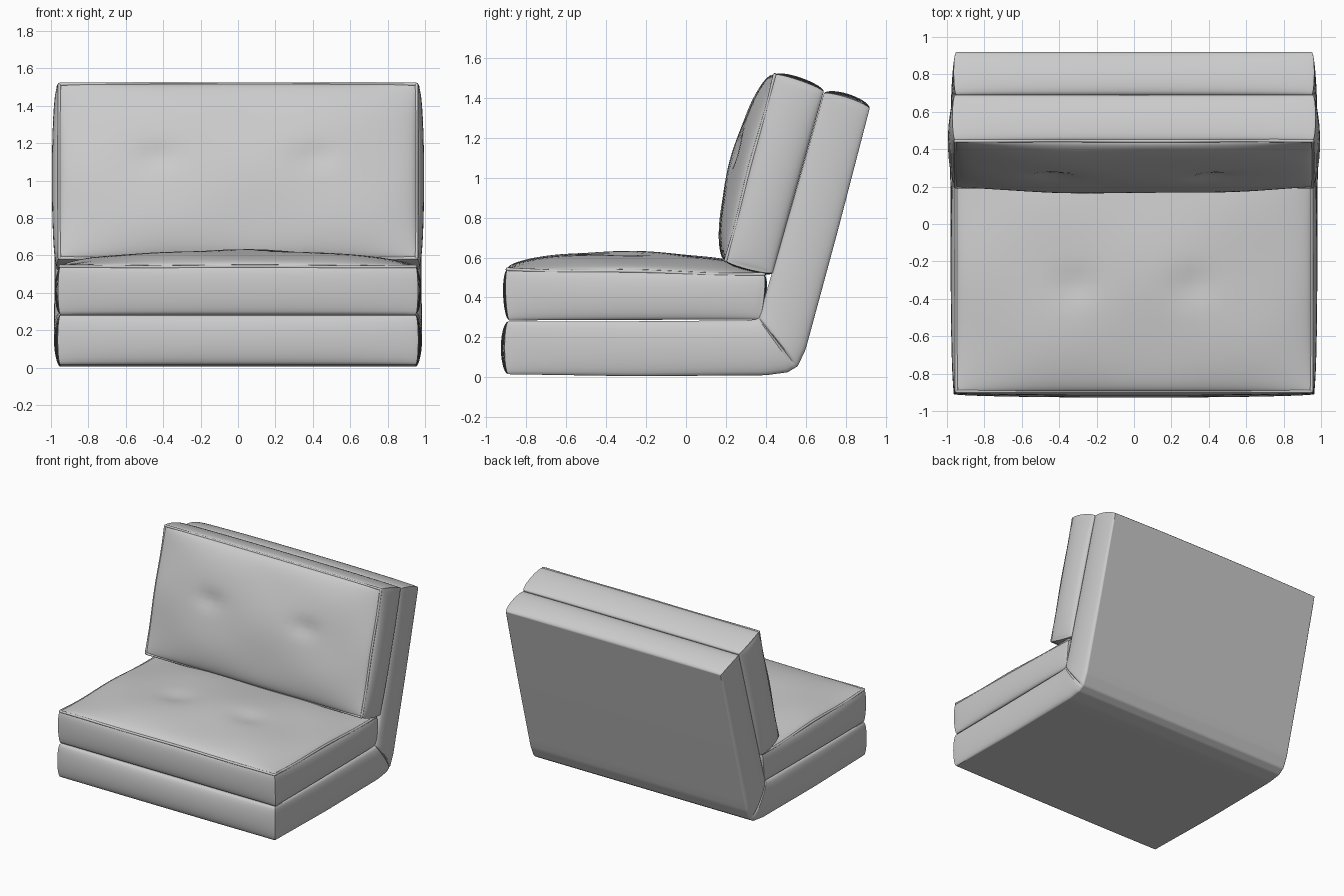
import bpy, bmesh, math
from mathutils import Vector

if "Cube" in bpy.data.objects:
    bpy.data.objects.remove(bpy.data.objects["Cube"])

fabric = bpy.data.materials.new("grey fabric")
fabric.use_nodes = True
GREY = (0.6, 0.6, 0.6, 1)
fabric.diffuse_color = GREY
fabric.node_tree.nodes["Principled BSDF"].inputs["Base Color"].default_value = GREY


def spread(i, n):
    """Parameter from -1 to 1, packed closer together near both ends."""
    return math.sin(math.pi * (i / n - 0.5))


def dome(t):
    return math.sqrt(max(0.0, 1 - t * t))


def along(points, t):
    """Point on a polyline at fraction t of its station count."""
    f = t * (len(points) - 1)
    i = min(int(f), len(points) - 2)
    return points[i].lerp(points[i + 1], f - i)


def make_shape(inner, outer, half_width, side, end, crown=0.0, wave=0.0,
               buttons=(), fold=None):
    """Return a function that places (u across, a along, w through) in space."""
    inner = [Vector((0, *p)) for p in inner]
    outer = [Vector((0, *p)) for p in outer]

    def place(u, a, w):
        t = (a + 1) / 2
        p_in, p_out = along(inner, t), along(outer, t)
        p = p_out.lerp(p_in, (w + 1) / 2)
        up = (p_in - p_out).normalized()
        # rounded ends
        if abs(a) == 1:
            lengthwise = up.cross(Vector((1, 0, 0))) * -a
            step = (along(inner, 1) - along(inner, 0)) if a > 0 else (along(inner, 0.02) - inner[0])
            if lengthwise.dot(step) * a < 0:
                lengthwise.negate()
            p += lengthwise * end * dome(w) * (0.5 + 0.5 * dome(u))
        # puffed top face with button dimples and a wavering seam
        if w == 1:
            p += up * crown * dome(a) * dome(u)
            for bu, ba in buttons:
                d = ((u - bu) / 0.1) ** 2 + ((a - ba) / 0.14) ** 2
                p -= up * 0.022 * math.exp(-d)
            p += up * wave * math.sin(6 * u + 1) * math.cos(5 * a)
        # bowed sides, pinched at the fold
        x = half_width + side * dome(w) * (0.4 + 0.6 * dome(a))
        if fold is not None:
            x -= 0.014 * math.exp(-((t - fold) / 0.02) ** 2) * dome(w)
        p.x = u * x
        return p
    return place


def build_cushion(name, place, nu=40, na=40, nw=12):
    """Closed box grid, every vertex positioned by the shape function."""
    bm = bmesh.new()
    verts = {}

    def vert(i, j, k):
        if (i, j, k) not in verts:
            verts[i, j, k] = bm.verts.new(place(spread(i, nu), spread(j, na), spread(k, nw)))
        return verts[i, j, k]

    sizes = (nu, na, nw)
    for axis in range(3):
        b, c = [n for n in range(3) if n != axis]
        for level in (0, sizes[axis]):
            for p in range(sizes[b]):
                for q in range(sizes[c]):
                    corners = []
                    for dp, dq in ((0, 0), (1, 0), (1, 1), (0, 1)):
                        key = [level] * 3
                        key[b], key[c] = p + dp, q + dq
                        corners.append(vert(*key))
                    bm.faces.new(corners)
    bmesh.ops.recalc_face_normals(bm, faces=bm.faces)
    mesh = bpy.data.meshes.new(name)
    bm.to_mesh(mesh)
    bm.free()
    mesh.materials.append(fabric)
    obj = bpy.data.objects.new(name, mesh)
    bpy.context.collection.objects.link(obj)
    bpy.ops.object.select_all(action="DESELECT")
    obj.select_set(True)
    bpy.context.view_layer.objects.active = obj
    bpy.ops.object.shade_smooth_by_angle(angle=math.radians(40))
    return obj


def build_piping(name, place, n=30):
    """Thin sewn edge around the puffed face."""
    steps = [spread(i, n) for i in range(n)]
    loop = [(t, -1) for t in steps] + [(1, t) for t in steps]
    loop += [(-t, 1) for t in steps] + [(-1, -t) for t in steps]
    curve = bpy.data.curves.new(name, "CURVE")
    curve.dimensions = "3D"
    curve.bevel_depth = 0.009
    curve.bevel_resolution = 2
    line = curve.splines.new("POLY")
    line.points.add(len(loop) - 1)
    for point, (u, a) in zip(line.points, loop):
        point.co = (*place(u, a, 1), 1)
    line.use_cyclic_u = True
    curve.materials.append(fabric)
    bpy.context.collection.objects.link(bpy.data.objects.new(name, curve))


# Folded base: floor slab bending up into the back slab
base = make_shape(
    inner=[(-0.89, 0.28), (-0.3, 0.28), (0.3, 0.285), (0.35, 0.29), (0.365, 0.3),
           (0.38, 0.35), (0.53, 0.86), (0.69, 1.42)],
    outer=[(-0.89, 0.015), (-0.25, 0.005), (0.4, 0.01), (0.51, 0.025), (0.56, 0.055),
           (0.6, 0.14), (0.76, 0.73), (0.92, 1.345)],
    half_width=0.95, side=0.035, end=0.038, fold=0.55)
build_cushion("folded_base", base, na=84)

# Seat cushion
seat = make_shape(
    inner=[(-0.895, 0.54), (0.39, 0.515)], outer=[(-0.885, 0.285), (0.365, 0.29)],
    half_width=0.95, side=0.03, end=0.027, crown=0.1, wave=0.006,
    buttons=[(-0.33, -0.12), (0.33, -0.12)])
build_cushion("seat_cushion", seat)
build_piping("seat_piping", seat)

# Back cushion
back = make_shape(
    inner=[(0.2, 0.585), (0.445, 1.515)], outer=[(0.435, 0.525), (0.69, 1.43)],
    half_width=0.955, side=0.04, end=0.03, crown=0.105, wave=0.005,
    buttons=[(-0.45, 0.12), (0.43, 0.12)])
build_cushion("back_cushion", back)
build_piping("back_piping", back)
